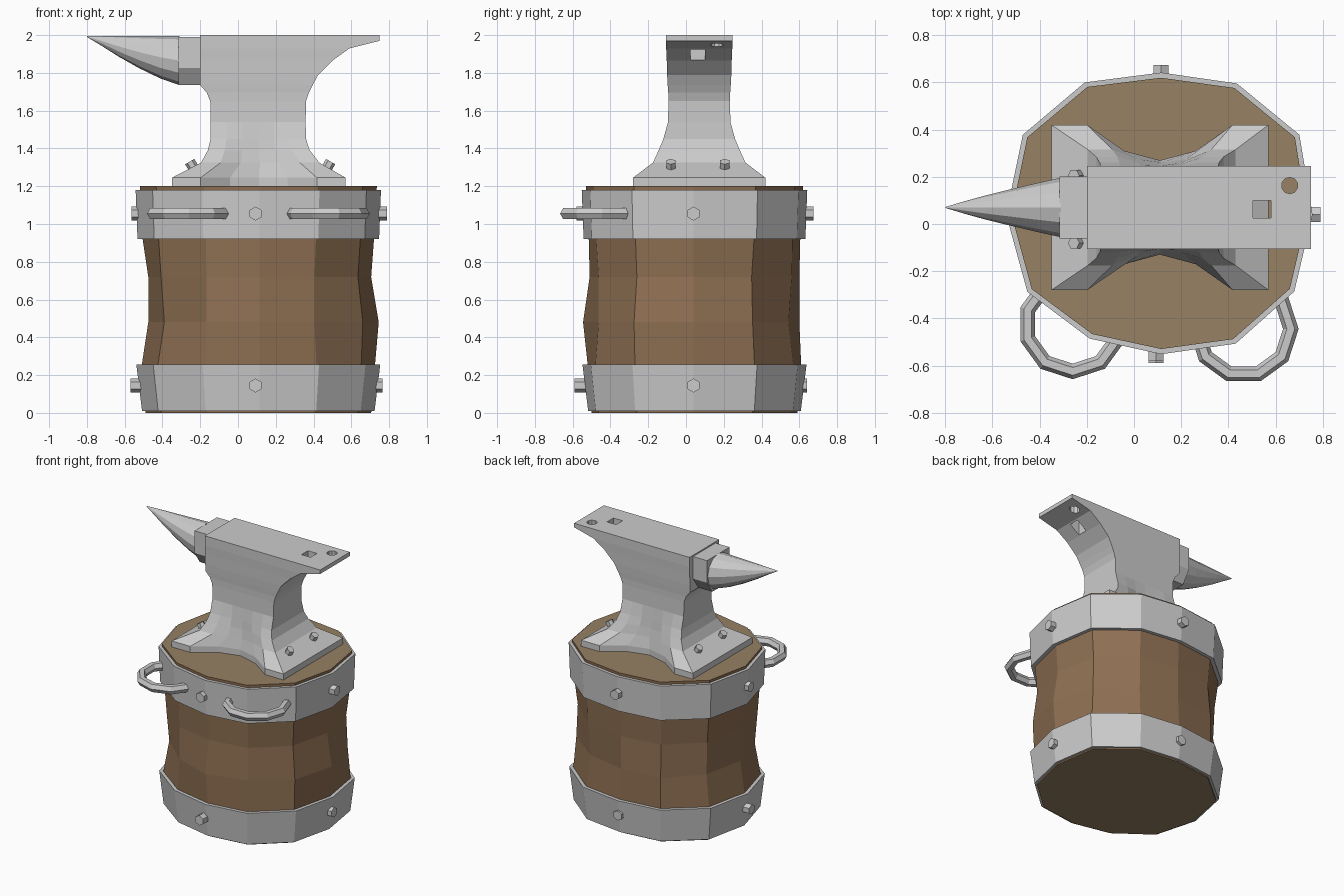
import bpy, bmesh, math
from mathutils import Vector

if "Cube" in bpy.data.objects:
    bpy.data.objects.remove(bpy.data.objects["Cube"])

C = Vector((0.115, 0.04, 0))  # stump axis


def make_object(name, bm, mats=()):
    bmesh.ops.recalc_face_normals(bm, faces=bm.faces)
    me = bpy.data.meshes.new(name)
    bm.to_mesh(me)
    bm.free()
    ob = bpy.data.objects.new(name, me)
    bpy.context.collection.objects.link(ob)
    for m in mats:
        me.materials.append(m)
    return ob


def loft(name, rings, mats=(), closed=False):
    """Skin rings of equal length; cap the ends or join last to first."""
    bm = bmesh.new()
    vs = [[bm.verts.new(p) for p in r] for r in rings]
    n = len(vs[0])
    pairs = list(zip(vs, vs[1:])) + ([(vs[-1], vs[0])] if closed else [])
    for a, b in pairs:
        for i in range(n):
            j = (i + 1) % n
            bm.faces.new((a[i], a[j], b[j], b[i]))
    if not closed:
        for cap in (vs[0], vs[-1]):
            f = bm.faces.new(cap)
            f.material_index = 1 if len(mats) > 1 else 0
    return make_object(name, bm, mats)


def bolt(name, base, direction, r, length):
    bm = bmesh.new()
    bmesh.ops.create_cone(bm, cap_ends=True, segments=6, radius1=r, radius2=r, depth=length)
    ob = make_object(name, bm)
    d = Vector(direction).normalized()
    ob.rotation_mode = 'QUATERNION'
    ob.rotation_quaternion = d.to_track_quat('Z', 'Y')
    ob.location = Vector(base) + d * length / 2
    return ob


def material(name, col):
    m = bpy.data.materials.new(name)
    m.diffuse_color = col
    m.use_nodes = True
    m.node_tree.nodes["Principled BSDF"].inputs["Base Color"].default_value = m.diffuse_color
    return m


bark = material("bark_wood", (0.27, 0.16, 0.085, 1))
cut = material("cut_wood", (0.31, 0.22, 0.125, 1))

# Stump: irregular twelve-sided log
RADII = [.62, .655, .62, .58, .625, .655, .635, .633, .585, .57, .61, .63]
WOBBLE_HI = [-.03, -.04, -.02, -.02, -.03, -.04, -.045, -.03, -.02, -.02, -.03, -.03]
WOBBLE_LO = [.01, -.03, -.04, -.02, -.01, -.05, -.045, -.05, -.02, .015, -.03, .0]


def stump_ring(z, offset=0.0, wobble=None):
    pts = []
    for i, r in enumerate(RADII):
        a = math.radians(30 * i)
        q = r + offset + (wobble[i] if wobble else 0)
        pts.append(C + Vector((q * math.cos(a), q * math.sin(a), z)))
    return pts


loft("stump", [stump_ring(0, -.03), stump_ring(.25, -.01),
               stump_ring(.48, 0, WOBBLE_LO), stump_ring(.72, 0, WOBBLE_HI),
               stump_ring(.92, -.015), stump_ring(1.2, 0)], (bark, cut))

# Iron bands
for name, z0, z1, o0, o1 in (("upper_band", .92, 1.18, .012, .022),
                             ("lower_band", .01, .255, -.012, .018)):
    loft(name, [stump_ring(z0, o0), stump_ring(z1, o1),
                stump_ring(z1, o1 - .025), stump_ring(z0, o0 - .035)], closed=True)

# Band bolts
for level, z, ends in (("upper", 1.055, (.675, .635, .68, .62)),
                       ("lower", .145, (.65, .6, .685, .63))):
    for side, d, reach in zip(("right", "back", "left", "front"),
                              ((1, 0, 0), (0, 1, 0), (-1, 0, 0), (0, -1, 0)), ends):
        d = Vector(d)
        base = C + d * (reach - .12) + Vector((-.022 if side == "front" else 0, 0, z))
        bolt(f"{level}_bolt_{side}", base, d, .037, .12)

# Carrying rings
for name, x, y, turn in (("left_ring", -.26, -.425, 18), ("right_ring", .465, -.445, 0)):
    bpy.ops.mesh.primitive_torus_add(major_segments=10, minor_segments=6, major_radius=.2,
                                     minor_radius=.033, location=(x, y, 1.055),
                                     rotation=(0, 0, math.radians(turn)))
    bpy.context.object.name = name

# Anvil body: (z, x left, x right, half depth, side notch)
LEVELS = [(1.2, -.35, .57, .35, .15), (1.245, -.35, .57, .35, .15),
          (1.325, -.195, .43, .245, .055), (1.39, -.16, .38, .215, .035),
          (1.45, -.145, .36, .19, .015), (1.54, -.145, .358, .165, 0),
          (1.65, -.147, .36, .163, 0), (1.695, -.165, .375, .164, 0),
          (1.735, -.2, .395, .167, 0), (1.79, -.2, .425, .17, 0),
          (1.865, -.2, .5, .172, 0), (1.93, -.2, .59, .175, 0),
          (1.97, -.2, .75, .175, 0), (2.0, -.2, .75, .175, 0)]
SIDE = [(0, 0), (.165, 0), (.335, .73), (.5, 1), (.665, .73), (.835, 0), (1, 0)]
AY = .07
rings = []
for z, x0, x1, h, notch in LEVELS:
    front = [(x0 + (x1 - x0) * t, AY - h + notch * k, z) for t, k in SIDE]
    back = [(x, 2 * AY - y, z) for x, y, _ in reversed(front)]
    rings.append(front + back)
anvil = loft("anvil_body", rings)

# Square and round tool holes through the heel
for name, segs, r, x, y, turn in (("square_hole", 4, .0375 * math.sqrt(2), .543, .062, 45),
                                  ("round_hole", 10, .035, .66, .163, 0)):
    bm = bmesh.new()
    bmesh.ops.create_cone(bm, cap_ends=True, segments=segs, radius1=r, radius2=r, depth=.6)
    cutter = make_object(name + "_cutter", bm)
    cutter.location = (x, y, 1.95)
    cutter.rotation_euler.z = math.radians(turn)
    cutter.hide_render = True
    mod = anvil.modifiers.new(name, 'BOOLEAN')
    mod.operation, mod.solver, mod.object = 'DIFFERENCE', 'EXACT', cutter
    bpy.context.view_layer.objects.active = anvil
    bpy.ops.object.modifier_apply(modifier=name)
    bpy.data.objects.remove(cutter)

# Step block between body and horn
block = [(-.132, 1.99), (.132, 1.99), (.132, 1.825), (.07, 1.735), (-.07, 1.735), (-.132, 1.825)]
loft("horn_block", [[(x, AY + y, z) for y, z in block] for x in (-.315, -.19)])

# Horn: flat-topped cone of twelve sides (x, half width, bottom z)
horn = []
for x, w, zb in ((-.31, .126, 1.735), (-.41, .104, 1.77), (-.52, .078, 1.823),
                 (-.63, .051, 1.885), (-.72, .026, 1.942), (-.8, .002, 1.99)):
    zc, h = (1.995 + zb) / 2, (1.995 - zb) / 2
    horn.append([(x, AY + w * math.sin(math.tau * i / 12), zc + h * math.cos(math.tau * i / 12))
                 for i in range(12)])
loft("horn", horn)

# Foot bolts on the sloped ends
for sx, side in ((-1, "left"), (1, "right")):
    for y, end in ((-.08, "front"), (.205, "back")):
        x = -.22 if sx < 0 else .455
        bolt(f"foot_bolt_{side}_{end}", (x, y, 1.27), (sx * .5, 0, .85), .028, .07)
